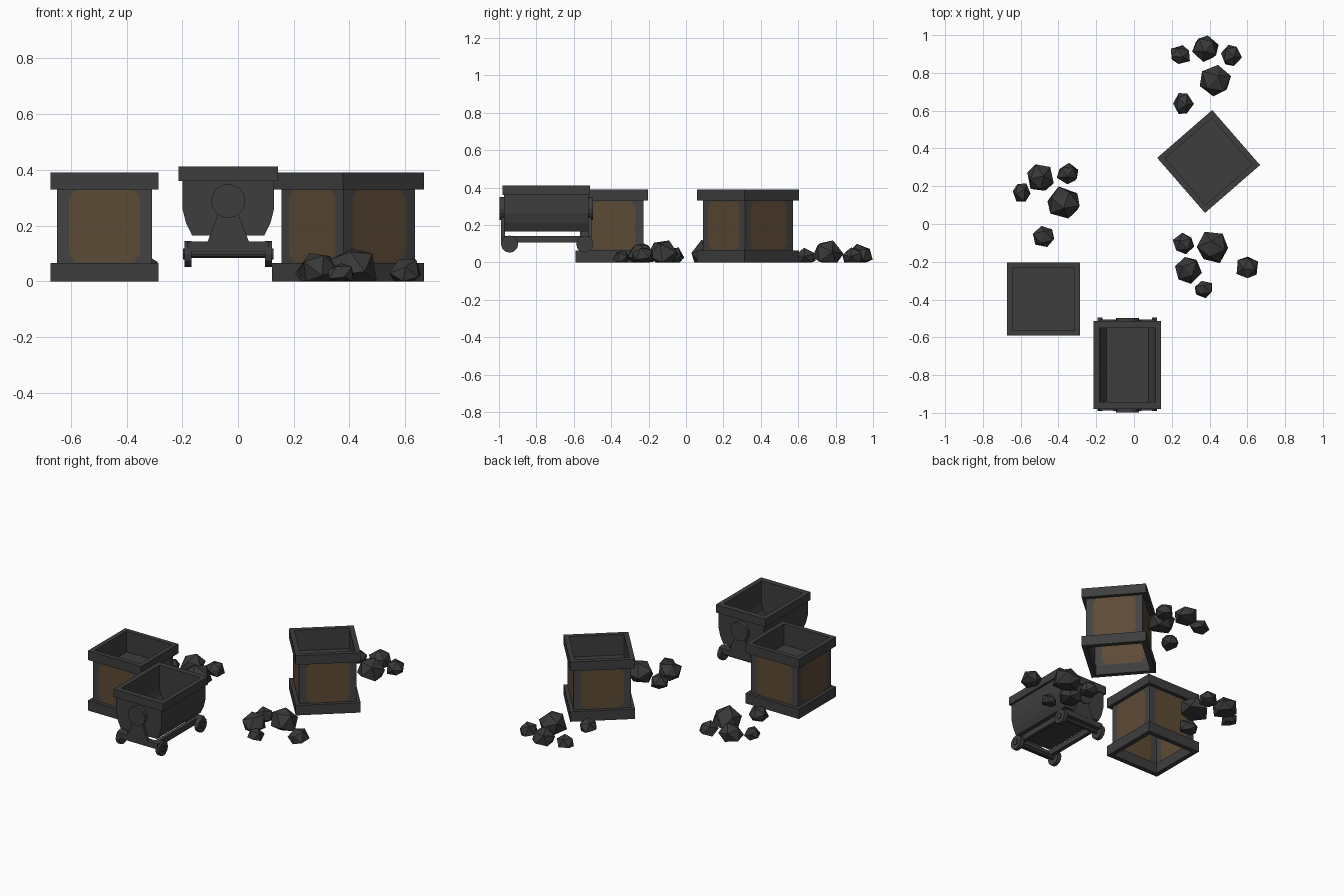
import bpy, bmesh, math, random
from mathutils import Matrix, Vector

if "Cube" in bpy.data.objects:
    bpy.data.objects.remove(bpy.data.objects["Cube"])

random.seed(4)


def material(name, rgb):
    m = bpy.data.materials.new(name)
    m.diffuse_color = (*rgb, 1)
    m.use_nodes = True
    m.node_tree.nodes["Principled BSDF"].inputs["Base Color"].default_value = m.diffuse_color
    return m


IRON = material("dark iron", (0.048, 0.048, 0.048))
POST = material("crate frame grey", (0.055, 0.055, 0.055))
WOOD = material("brown panel", (0.108, 0.069, 0.036))
COAL = material("coal", (0.040, 0.040, 0.040))


def finish(name, bm, mats, place, fix=True):
    if fix:
        bmesh.ops.recalc_face_normals(bm, faces=bm.faces)
    me = bpy.data.meshes.new(name)
    bm.to_mesh(me)
    bm.free()
    for m in mats:
        me.materials.append(m)
    ob = bpy.data.objects.new(name, me)
    ob.matrix_world = place
    bpy.context.collection.objects.link(ob)
    return ob


def prism(bm, profile, y0, y1):
    """Extrude an (x, z) outline along y."""
    a = [bm.verts.new((x, y0, z)) for x, z in profile]
    b = [bm.verts.new((x, y1, z)) for x, z in profile]
    bm.faces.new(a)
    bm.faces.new(b[::-1])
    n = len(a)
    for i in range(n):
        j = (i + 1) % n
        bm.faces.new((a[i], a[j], b[j], b[i]))


def box(bm, x0, x1, y0, y1, z0, z1):
    prism(bm, [(x0, z0), (x1, z0), (x1, z1), (x0, z1)], y0, y1)


def ring(bm, hx, hy, ix, iy, z0, z1):
    """Rectangular frame, outer half sizes hx, hy and inner ix, iy."""
    loops = []
    for sx, sy, z in ((hx, hy, z0), (hx, hy, z1), (ix, iy, z1), (ix, iy, z0)):
        loops.append([bm.verts.new((sx * a, sy * b, z))
                      for a, b in ((-1, -1), (1, -1), (1, 1), (-1, 1))])
    for k in range(4):
        p, q = loops[k], loops[(k + 1) % 4]
        for i in range(4):
            j = (i + 1) % 4
            bm.faces.new((p[i], p[j], q[j], q[i]))


def disc(bm, axis, r, depth, centre, sides):
    rot = Matrix.Rotation(math.pi / 2, 4, axis)
    bmesh.ops.create_cone(bm, cap_ends=True, segments=sides, radius1=r, radius2=r,
                          depth=depth, matrix=Matrix.Translation(centre) @ rot)


def crate(label, x, y, angle):
    place = Matrix.Translation((x, y, 0)) @ Matrix.Rotation(math.radians(angle), 4, 'Z')
    # base and top frames
    bm = bmesh.new()
    ring(bm, .193, .193, .163, .163, 0, .065)
    finish(label + "_base_frame", bm, [IRON], place)
    bm = bmesh.new()
    ring(bm, .193, .193, .163, .163, .33, .39)
    finish(label + "_top_frame", bm, [IRON], place)
    # thin walls, each with a brown panel with clipped corners
    bm = bmesh.new()
    w, p, c, z0, z1 = .170, .128, .022, .05, .34
    a0, a1 = .068, .327
    for k in range(4):
        turn = Matrix.Rotation(k * math.pi / 2, 4, 'Z')
        inner = [(-p + c, a0), (p - c, a0), (p, a0 + c * 1.6), (p, a1 - c * 1.6),
                 (p - c, a1), (-p + c, a1), (-p, a1 - c * 1.6), (-p, a0 + c * 1.6)]
        outer = [(-w, z0), (w, z0), (w, z1), (-w, z1)]
        i = [bm.verts.new(turn @ Vector((u, -w, v))) for u, v in inner]
        o = [bm.verts.new(turn @ Vector((u, -w, v))) for u, v in outer]
        bm.faces.new(i).material_index = 1
        for s in range(4):
            t = (s + 1) % 4
            bm.faces.new((o[s], o[t], i[(2 * s + 1) % 8], i[2 * s]))
            bm.faces.new((o[t], i[(2 * s + 2) % 8], i[(2 * s + 1) % 8]))
    finish(label + "_walls", bm, [POST, WOOD], place, fix=False)
    # shallow tray inside the top
    bm = bmesh.new()
    h, zf = .163, .255
    lo = [bm.verts.new((h * a, h * b, zf)) for a, b in ((-1, -1), (1, -1), (1, 1), (-1, 1))]
    hi = [bm.verts.new((v.co.x, v.co.y, .335)) for v in lo]
    bm.faces.new(lo)
    for i in range(4):
        j = (i + 1) % 4
        bm.faces.new((lo[j], lo[i], hi[i], hi[j]))
    finish(label + "_tray", bm, [IRON], place, fix=False)


crate("left_crate", -.479, -.397, 0)
crate("right_crate", .395, .331, 41)

# mine cart
CART = Matrix.Translation((-.035, -.747, 0))
half = [(.165, .365), (.165, .262), (.152, .21), (.130, .165)]
lining = [(.148, .365), (.148, .262), (.136, .22), (.111, .185)]


def mirrored(pts):
    return [(-x, z) for x, z in pts] + [(x, z) for x, z in pts[::-1]]


bm = bmesh.new()
prism(bm, mirrored(half) + mirrored(lining)[::-1], -.198, .198)
for s in (-1, 1):
    prism(bm, mirrored(half), s * .196, s * .226)
finish("cart_tub", bm, [IRON], CART)

bm = bmesh.new()
ring(bm, .179, .233, .148, .196, .36, .411)
finish("cart_rim", bm, [IRON], CART)

# round pivots and the brackets carrying them at both ends
bm = bmesh.new()
for s in (-1, 1):
    disc(bm, 'X', .061, .03, (0, s * .235, .288), 16)
    prism(bm, [(-.075, .14), (.075, .14), (.035, .245), (-.035, .245)], s * .222, s * .242)
finish("cart_pivots", bm, [IRON], CART)

# underframe
bm = bmesh.new()
for s in (-1, 1):
    box(bm, s * .105, s * .13, -.23, .23, .106, .142)
    box(bm, -.146, .146, s * .205, s * .241, .106, .142)
finish("cart_underframe", bm, [IRON], CART)

# wheels and axles
bm = bmesh.new()
for y in (-.196, .206):
    disc(bm, 'Y', .014, .27, (0, y, .098), 8)
    for s in (-1, 1):
        disc(bm, 'Y', .046, .026, (s * .144, y, .098), 12)
        disc(bm, 'Y', .02, .01, (s * .158, y, .098), 8)
finish("cart_wheels", bm, [IRON], CART)

# coal lumps: x, y, radius
piles = {
    "back": [(.246, .897, .05), (.378, .928, .07), (.516, .892, .056),
             (.431, .759, .083), (.262, .638, .055)],
    "left": [(-.495, .246, .07), (-.352, .267, .057), (-.595, .167, .047),
             (-.373, .114, .085), (-.479, -.066, .056)],
    "front": [(.262, -.103, .057), (.415, -.124, .083), (.288, -.246, .071),
              (.6, -.23, .057), (.368, -.347, .046)],
}
for pile, lumps in piles.items():
    for n, (x, y, r) in enumerate(lumps):
        bm = bmesh.new()
        bmesh.ops.create_icosphere(bm, subdivisions=1, radius=1)
        tilt = Matrix.Rotation(random.uniform(.2, .5), 4, 'X')
        spin = Matrix.Rotation(random.uniform(0, 6.28), 4, 'Z')
        for v in bm.verts:
            v.co = spin @ tilt @ v.co * random.uniform(.92, 1.1)
            v.co.z = max(v.co.z, -.42)          # flat underside
        lo = [min(v.co[k] for v in bm.verts) for k in range(3)]
        hi = [max(v.co[k] for v in bm.verts) for k in range(3)]
        size = (2 * r, 2 * r, 1.42 * r)
        for v in bm.verts:
            f = [(v.co[k] - lo[k]) / (hi[k] - lo[k]) for k in range(3)]
            v.co = ((f[0] - .5) * size[0], (f[1] - .5) * size[1], f[2] * size[2])
        finish(f"coal_{pile}_{n + 1}", bm, [COAL], Matrix.Translation((x, y, 0)))
